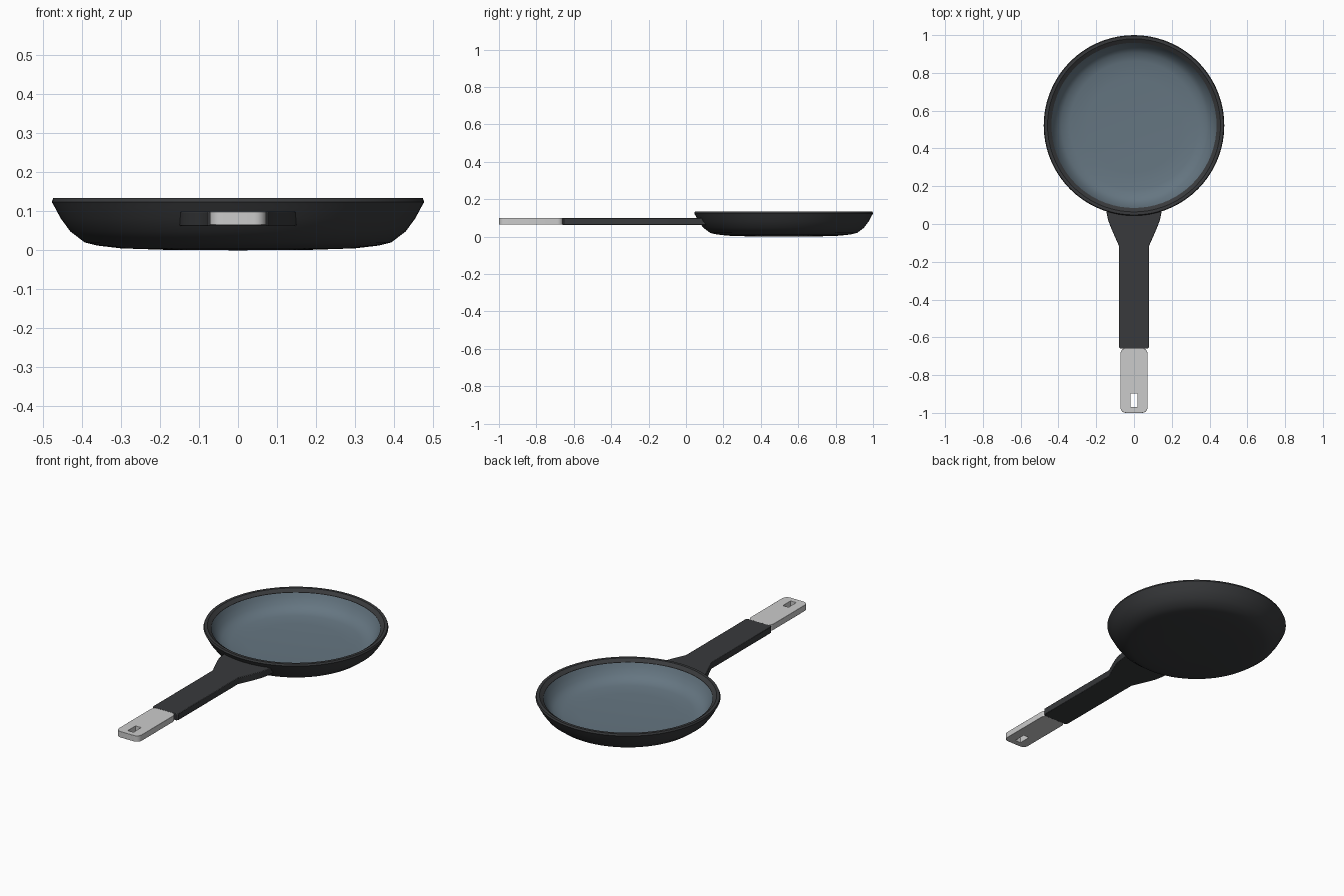
import bpy, bmesh, math
from mathutils import Matrix

if "Cube" in bpy.data.objects:
    bpy.data.objects.remove(bpy.data.objects["Cube"])

PAN_Y, PAN_R = 0.522, 0.478


def material(name, rgb):
    m = bpy.data.materials.new(name)
    m.diffuse_color = (*rgb, 1)
    m.use_nodes = True
    m.node_tree.nodes["Principled BSDF"].inputs["Base Color"].default_value = m.diffuse_color
    return m


def finish(ob, mat=None, angle=35):
    if mat:
        ob.data.materials.append(mat)
    bpy.ops.object.select_all(action='DESELECT')
    ob.select_set(True)
    bpy.context.view_layer.objects.active = ob
    bpy.ops.object.shade_smooth_by_angle(angle=math.radians(angle))
    return ob


def add_object(name, bm):
    me = bpy.data.meshes.new(name)
    bm.to_mesh(me)
    bm.free()
    ob = bpy.data.objects.new(name, me)
    bpy.context.collection.objects.link(ob)
    return ob


def lathe(name, profile, mat, steps=72):
    bm = bmesh.new()
    vs = [bm.verts.new((r, 0, z)) for r, z in profile]
    es = [bm.edges.new(p) for p in zip(vs, vs[1:])]
    bmesh.ops.spin(bm, geom=vs + es, cent=(0, 0, 0), axis=(0, 0, 1),
                   angle=2 * math.pi, steps=steps, use_merge=True)
    bmesh.ops.remove_doubles(bm, verts=bm.verts, dist=1e-5)
    bmesh.ops.recalc_face_normals(bm, faces=bm.faces)
    # an open dish must face upward
    if profile[0][0] > 0 and profile[-1][0] == 0 and sum(f.normal.z for f in bm.faces) < 0:
        bmesh.ops.reverse_faces(bm, faces=bm.faces)
    bm.transform(Matrix.Translation((0, PAN_Y, 0)))
    return finish(add_object(name, bm), mat)


def slab(name, outlines, z0, z1, mat=None, bevel=0.003):
    # filled flat outline (inner loops become holes) given thickness
    bm = bmesh.new()
    for pts in outlines:
        vs = [bm.verts.new((x, y, z0)) for x, y in pts]
        for a, b in zip(vs, vs[1:] + vs[:1]):
            bm.edges.new((a, b))
    bmesh.ops.triangle_fill(bm, use_beauty=True, use_dissolve=False, edges=bm.edges[:])
    ext = bmesh.ops.extrude_face_region(bm, geom=bm.faces[:], use_keep_orig=True)
    top = [g for g in ext['geom'] if isinstance(g, bmesh.types.BMVert)]
    bmesh.ops.translate(bm, verts=top, vec=(0, 0, z1 - z0))
    bmesh.ops.recalc_face_normals(bm, faces=bm.faces)
    ob = add_object(name, bm)
    mod = ob.modifiers.new("soft_edges", 'BEVEL')
    mod.width, mod.segments, mod.limit_method = bevel, 2, 'ANGLE'
    mod.angle_limit = math.radians(50)
    return finish(ob, mat)


def rounded_rect(x, y0, y1, r, n=6):
    pts = []
    for k, (cx, cy) in enumerate([(x - r, y1 - r), (r - x, y1 - r),
                                  (r - x, y0 + r), (x - r, y0 + r)]):
        for i in range(n + 1):
            a = math.pi / 2 * (k + i / n)
            pts.append((cx + r * math.cos(a), cy + r * math.sin(a)))
    return pts


black = material("black_coating", (0.04, 0.042, 0.045))
blue = material("blue_grey_nonstick", (0.13, 0.18, 0.22))

# pan body: underside, wall and rim
lathe("pan_body", [(0, 0), (0.18, 0.001), (0.30, 0.005), (0.36, 0.012), (0.393, 0.02),
                   (0.43, 0.048), (0.455, 0.082), (0.47, 0.11), (PAN_R, 0.124),
                   (0.474, 0.134), (0.458, 0.134), (0.437, 0.119), (0.437, 0.112)], black)

# cooking surface
lathe("cooking_surface", [(0.438, 0.119), (0.428, 0.095), (0.41, 0.067), (0.385, 0.043),
                          (0.34, 0.031), (0.25, 0.026), (0, 0.024)], blue)

# handle grip, flaring into the pan wall
side = [(0.072, -0.66), (0.08, -0.652), (0.08, -0.115), (0.1, -0.07), (0.122, -0.02),
        (0.137, 0.02), (0.145, 0.06)]
for i in range(6):
    a = math.asin(0.15 / 0.44) * (1 - i / 6)
    side.append((0.44 * math.sin(a), PAN_Y - 0.44 * math.cos(a)))
slab("handle_grip", [side + [(-x, y) for x, y in reversed(side)]], 0.062, 0.1, black)

# grey handle end with hanging slot
slot = [(-0.018, -0.968), (0.018, -0.968), (0.018, -0.898), (-0.018, -0.898)]
slab("handle_end", [rounded_rect(0.072, -1.0, -0.657, 0.03), slot], 0.065, 0.099, bevel=0.001)
